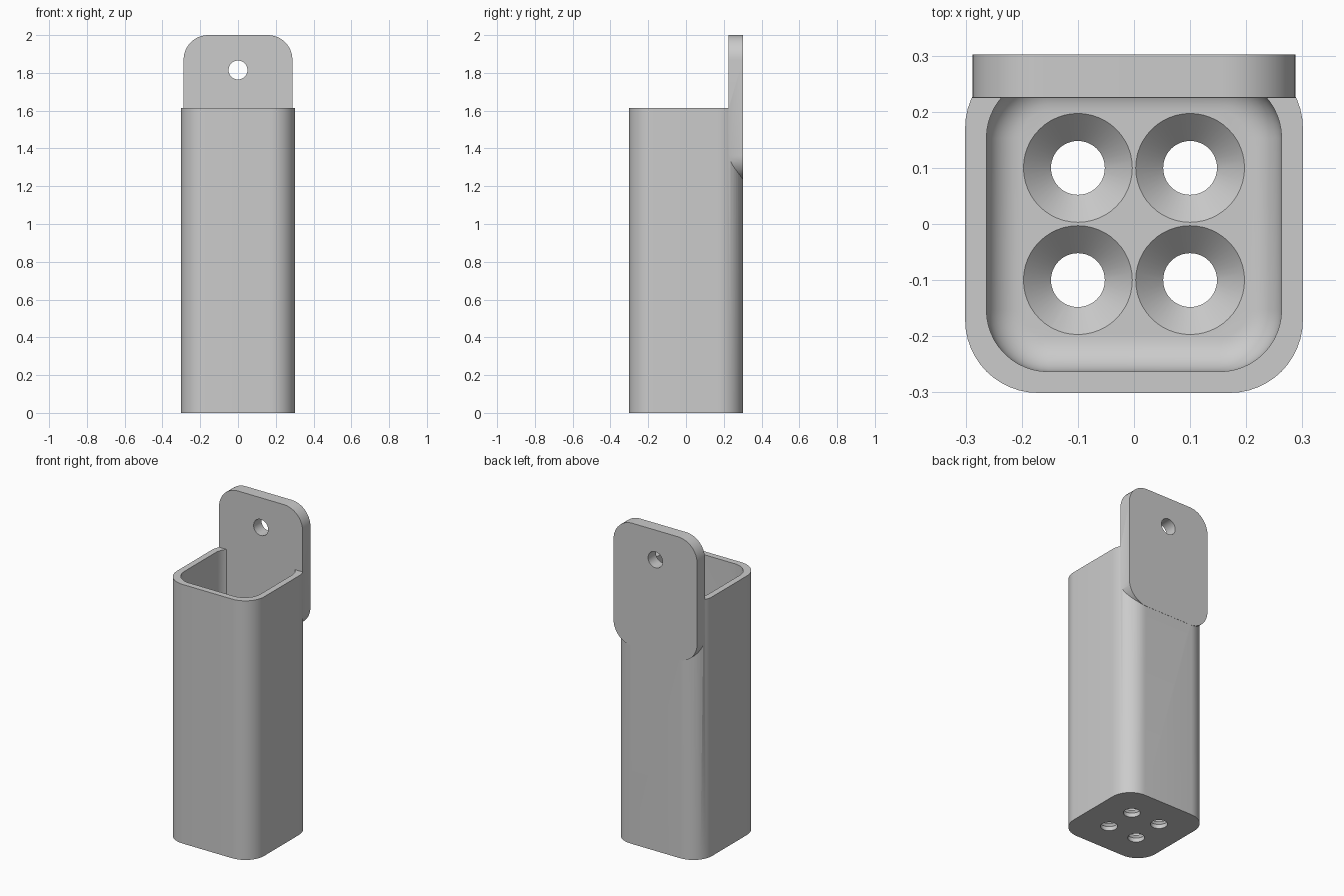
import bpy, bmesh
from math import sin, cos, pi, radians
from mathutils import Matrix

if "Cube" in bpy.data.objects:
    bpy.data.objects.remove(bpy.data.objects["Cube"])

grey = bpy.data.materials.new("light grey plastic")
grey.use_nodes = True
color = (0.6, 0.6, 0.6, 1)
grey.diffuse_color = color
grey.node_tree.nodes["Principled BSDF"].inputs["Base Color"].default_value = color


def rounded_rect(hx, hy, r, steps=12):
    """Counter-clockwise outline of a rectangle with round corners."""
    pts = []
    for q, (sx, sy) in enumerate([(1, 1), (-1, 1), (-1, -1), (1, -1)]):
        for i in range(steps + 1):
            a = (q + i / steps) * pi / 2
            pts.append((sx * (hx - r) + r * cos(a), sy * (hy - r) + r * sin(a)))
    return pts


def circle(r, x=0, y=0, n=48):
    return [(x + r * cos(2 * pi * i / n), y + r * sin(2 * pi * i / n)) for i in range(n)]


def loft(name, sections, matrix=Matrix()):
    """Closed solid through (outline, height) sections."""
    bm = bmesh.new()
    rings = [[bm.verts.new((x, y, z)) for x, y in pts] for pts, z in sections]
    for a, b in zip(rings, rings[1:]):
        for i in range(len(a)):
            j = (i + 1) % len(a)
            bm.faces.new((a[i], a[j], b[j], b[i]))
    bm.faces.new(rings[0][::-1])
    bm.faces.new(rings[-1])
    bm.transform(matrix)
    bmesh.ops.recalc_face_normals(bm, faces=bm.faces)
    mesh = bpy.data.meshes.new(name)
    bm.to_mesh(mesh)
    bm.free()
    mesh.materials.append(grey)
    obj = bpy.data.objects.new(name, mesh)
    bpy.context.collection.objects.link(obj)
    return obj


def combine(target, tool, operation):
    """Apply a boolean and remove its tool."""
    bpy.context.view_layer.objects.active = target
    mod = target.modifiers.new("boolean", 'BOOLEAN')
    mod.operation, mod.solver, mod.object = operation, 'EXACT', tool
    bpy.ops.object.modifier_apply(modifier=mod.name)
    bpy.data.objects.remove(tool)


HALF, INNER, TOP, FLOOR, FILLET = 0.301, 0.263, 1.615, 0.075, 0.062

# Square tube with round corners
holder = loft("holder_body", [(rounded_rect(HALF, HALF, 0.13), z) for z in (0, TOP)])

# Cavity with a filleted floor
sections = []
for i in range(9):
    a = i / 8 * pi / 2
    inset = FILLET * (1 - sin(a))
    sections.append((rounded_rect(INNER - inset, INNER - inset, 0.11 - inset),
                     FLOOR + FILLET * (1 - cos(a))))
sections.append((rounded_rect(INNER, INNER, 0.11), TOP + 0.1))
combine(holder, loft("cavity_cutter", sections), 'DIFFERENCE')

# Four countersunk drain holes
for x in (-0.1, 0.1):
    for y in (-0.1, 0.1):
        drain = loft("drain_cutter", [(circle(0.048, x, y), -0.05),
                                      (circle(0.048, x, y), FLOOR - 0.049),
                                      (circle(0.097, x, y), FLOOR),
                                      (circle(0.097, x, y), FLOOR + 0.02)])
        combine(holder, drain, 'DIFFERENCE')

# Hanging plate with round corners and a screw hole
upright = Matrix.Translation((0, 0.302, 1.6175)) @ Matrix.Rotation(radians(90), 4, 'X')
plate = loft("hanging_plate", [(rounded_rect(0.288, 0.3825, 0.13), z) for z in (0, 0.077)], upright)
hole = loft("screw_hole_cutter", [(circle(0.05, 0, 0.1975), z) for z in (-0.1, 0.2)], upright)
combine(plate, hole, 'DIFFERENCE')
combine(holder, plate, 'UNION')

# Smooth corners, crisp rims
bpy.ops.object.select_all(action='DESELECT')
holder.select_set(True)
bpy.context.view_layer.objects.active = holder
bpy.ops.object.shade_smooth_by_angle(angle=radians(30))
